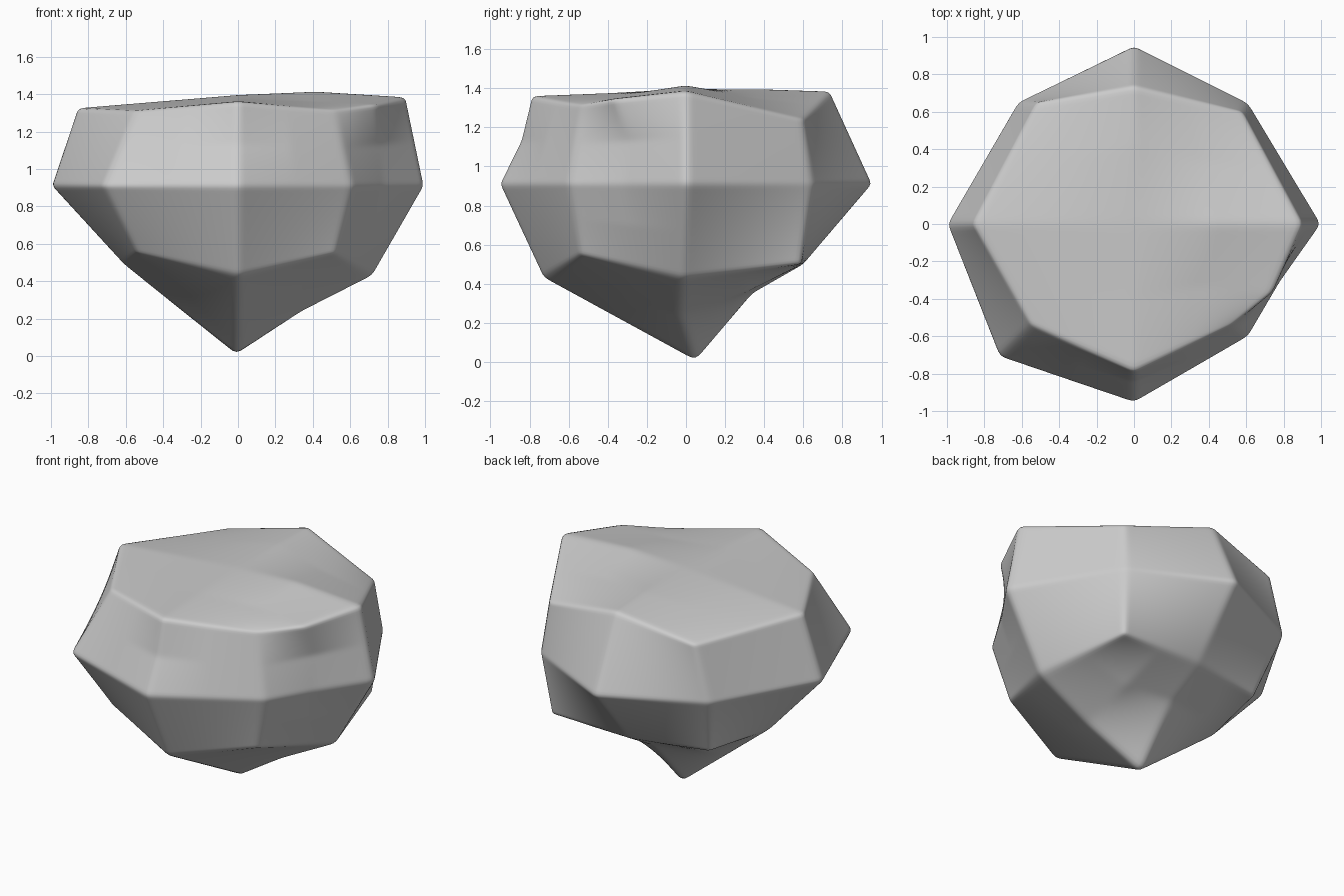
import bpy, bmesh
from mathutils import Vector

if "Cube" in bpy.data.objects:
    bpy.data.objects.remove(bpy.data.objects["Cube"])

# Eight compass directions, counter-clockwise from +x
DIRS = [(1, 0), (1, 1), (0, 1), (-1, 1), (-1, 0), (-1, -1), (0, -1), (1, -1)]

# Rings of the boulder: lower, widest and upper rim
RINGS = {
    -1: [(.72, -.02, .43), (.57, .59, .50), (0, .60, .50), (-.52, .50, .51),
         (-.61, 0, .49), (-.54, -.54, .55), (0, -.73, .43), (.52, -.54, .55)],
    0: [(1, 0, .91), (.61, .645, .91), (0, .955, .91), (-.62, .65, .91),
        (-1, 0, .91), (-.72, -.71, .91), (0, -.955, .91), (.61, -.6, .91)],
    1: [(.90, 0, 1.385), (.58, .60, 1.24), (0, .735, 1.385), (-.52, .65, 1.27),
        (-.86, 0, 1.325), (-.55, -.54, 1.31), (0, -.79, 1.36), (.52, -.54, 1.31)],
}
target = {(0, 0, -1): Vector((-.01, .05, 0)), (0, 0, 1): Vector((0, 0, 1.395))}
for level, pts in RINGS.items():
    for d, p in zip(DIRS, pts):
        target[(d[0], d[1], level)] = Vector(p)

# Dents and bumps halfway along some edges
BENDS = [
    ((0, 0, -1), (0, 1, -1), (0, .34, .35)),
    ((0, 0, -1), (1, 0, -1), (.34, -.03, .235)),
    ((1, 0, 1), (1, -1, 1), (.74, -.37, 1.345)),
    ((1, 0, 0), (1, -1, 0), (.78, -.31, .91)),
    ((0, 0, 1), (1, 0, 1), (.42, 0, 1.415)),
    ((0, 0, 1), (0, 1, 1), (0, .42, 1.395)),
    ((0, 0, 1), (0, -1, 1), (0, -.4, 1.375)),
    ((0, -1, 0), (0, -1, 1), (0, -.845, 1.13)),
]

# Boulder: cube cut once per side, pulled onto the rings
bm = bmesh.new()
bmesh.ops.create_cube(bm, size=2)
bmesh.ops.subdivide_edges(bm, edges=bm.edges[:], cuts=1, use_grid_fill=True)
for v in bm.verts:
    v.co = target[tuple(round(c) for c in v.co)]
bmesh.ops.subdivide_edges(bm, edges=bm.edges[:], cuts=1, use_grid_fill=True)
moves = []
for a, b, co in BENDS:
    mid = (target[a] + target[b]) / 2
    moves.append((min(bm.verts, key=lambda v: (v.co - mid).length), Vector(co)))
for v, co in moves:
    v.co = co
bmesh.ops.recalc_face_normals(bm, faces=bm.faces[:])
for f in bm.faces:
    f.smooth = True

mesh = bpy.data.meshes.new("boulder")
bm.to_mesh(mesh)
bm.free()
rock = bpy.data.objects.new("boulder", mesh)
bpy.context.collection.objects.link(rock)

# Keep the facets, then soften only the edges slightly
facets = rock.modifiers.new("facets", 'SUBSURF')
facets.subdivision_type = 'SIMPLE'
facets.levels = facets.render_levels = 3
soften = rock.modifiers.new("soften", 'SUBSURF')
soften.levels = soften.render_levels = 1
